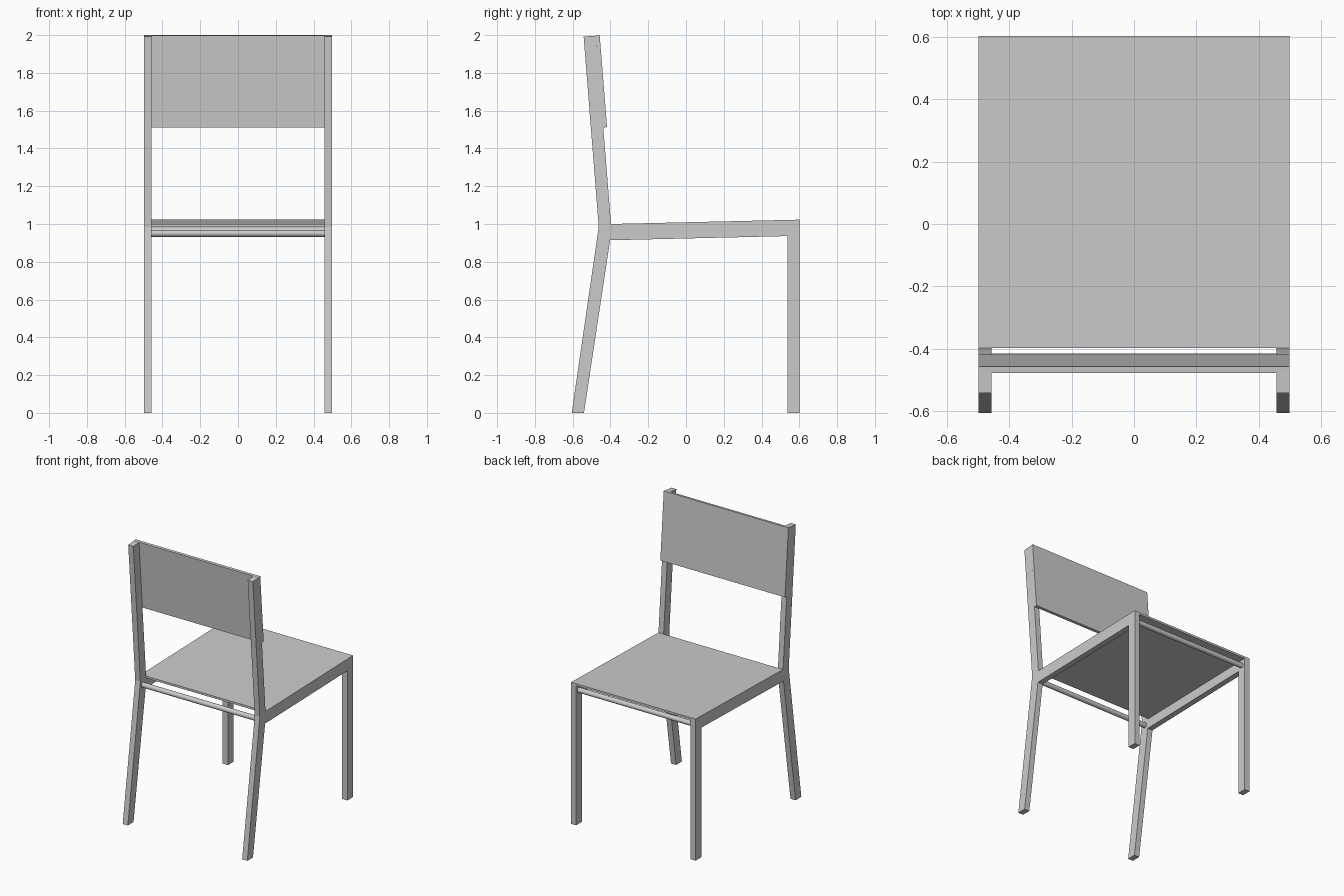
import bpy
import bmesh
from mathutils import Vector

default_cube = bpy.data.objects.get("Cube")
if default_cube:
    bpy.data.objects.remove(default_cube, do_unlink=True)

grey = bpy.data.materials.new("plain grey")
grey.use_nodes = True
colour = (0.6, 0.6, 0.6, 1)
grey.diffuse_color = colour
grey.node_tree.nodes["Principled BSDF"].inputs["Base Color"].default_value = colour

HALF = 0.498      # half the chair width
INNER = 0.457     # inside faces of the side frames


def extrude_profile(name, profile, x0, x1):
    """Extrude a (y, z) outline along x."""
    bm = bmesh.new()
    face = bm.faces.new([bm.verts.new((x0, y, z)) for y, z in profile])
    ext = bmesh.ops.extrude_face_region(bm, geom=[face])
    moved = [v for v in ext["geom"] if isinstance(v, bmesh.types.BMVert)]
    bmesh.ops.translate(bm, verts=moved, vec=Vector((x1 - x0, 0, 0)))
    bmesh.ops.recalc_face_normals(bm, faces=bm.faces)
    mesh = bpy.data.meshes.new(name)
    bm.to_mesh(mesh)
    bm.free()
    obj = bpy.data.objects.new(name, mesh)
    bpy.context.collection.objects.link(obj)
    mesh.materials.append(grey)
    return obj


def cross_rod(name, y, z, radius=0.018):
    """Round bar running between the two side frames."""
    bpy.ops.mesh.primitive_cylinder_add(vertices=32, radius=radius, depth=2 * INNER,
                                        location=(0, y, z), rotation=(0, 1.570796, 0))
    rod = bpy.context.object
    rod.name = name
    rod.data.materials.append(grey)
    bpy.ops.object.shade_smooth_by_angle()


# Side frames: back post, rear leg, seat rail and front leg in one outline
seat_t = 0.015
frame = [(-0.605, 0), (-0.54, 0), (-0.402, 0.914), (0.537, 0.936), (0.537, 0),
         (0.602, 0), (0.602, 1.023 - seat_t), (-0.397, 1.0 - seat_t),
         (-0.397, 1.0), (-0.477, 1.997), (-0.542, 1.992), (-0.462, 0.985)]
for side, sign in (("left", 1), ("right", -1)):
    extrude_profile(side + "_side_frame", frame, sign * INNER, sign * HALF)

# Thin seat board resting on the rails
extrude_profile("seat", [(-0.397, 1.0 - seat_t), (0.602, 1.023 - seat_t),
                         (0.602, 1.023), (-0.397, 1.0)], -HALF, HALF)

# Backrest board fixed to the front of the posts
extrude_profile("backrest", [(-0.438, 1.511), (-0.418, 1.513),
                             (-0.457, 2.0), (-0.477, 1.998)], -HALF, HALF)

# Cross rods tying the frames together
cross_rod("rear_cross_rod", -0.432, 0.95)
cross_rod("front_cross_rod", 0.57, 0.966)
